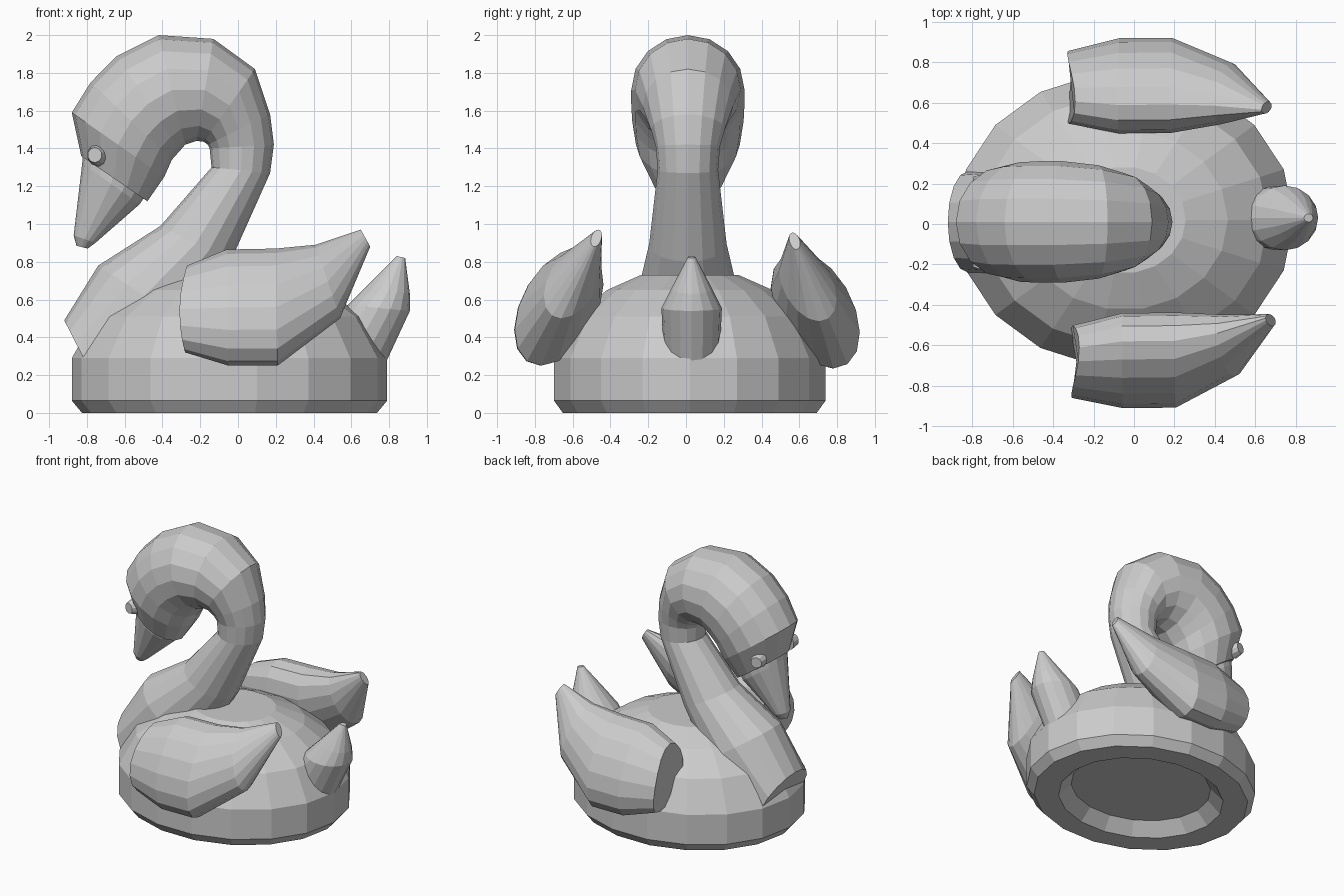
import bpy, bmesh, math
from mathutils import Vector, Matrix

cube = bpy.data.objects.get("Cube")
if cube:
    bpy.data.objects.remove(cube, do_unlink=True)

grey = bpy.data.materials.new("plain grey")
grey.use_nodes = True
colour = (0.6, 0.6, 0.6, 1)
grey.diffuse_color = colour
grey.node_tree.nodes["Principled BSDF"].inputs["Base Color"].default_value = colour


def finish(name, bm):
    bmesh.ops.recalc_face_normals(bm, faces=bm.faces)
    mesh = bpy.data.meshes.new(name)
    bm.to_mesh(mesh)
    bm.free()
    mesh.materials.append(grey)
    obj = bpy.data.objects.new(name, mesh)
    bpy.context.collection.objects.link(obj)
    return obj


def skin(name, rings):
    """Bridge a row of point rings and cap both ends."""
    bm = bmesh.new()
    rows = [[bm.verts.new(p) for p in ring] for ring in rings]
    n = len(rows[0])
    for a, b in zip(rows, rows[1:]):
        for i in range(n):
            j = (i + 1) % n
            bm.faces.new((a[i], a[j], b[j], b[i]))
    bm.faces.new(rows[0])
    bm.faces.new(rows[-1])
    return finish(name, bm)


def section(p, q, y, half_width, lean=0.0, sides=16):
    """Oval ring whose long axis runs from p to q in the xz plane."""
    a, b = Vector((p[0], y, p[1])), Vector((q[0], y, q[1]))
    u = (a - b) / 2 + Vector((0, lean, 0))
    v = Vector((0, half_width, 0))
    turns = [math.tau * i / sides for i in range(sides)]
    return [(a + b) / 2 + u * math.cos(t) + v * math.sin(t) for t in turns]


# Body: oval bowl with a domed back and a shallow recess underneath
profile = [(0.61, 0.09), (0.72, 0), (0.935, 0), (1, 0.065), (1, 0.29),
           (0.85, 0.51), (0.61, 0.65), (0.36, 0.73)]
skin("body", [[(-0.045 + 0.835 * r * math.cos(math.tau * i / 18),
                0.02 + 0.73 * r * math.sin(math.tau * i / 18), z)
               for i in range(18)] for r, z in profile])

# Neck and head: one curled tube, given as outer point, inner point, half width
neck = [((-0.92, 0.49), (-0.72, 0.10), 0.25),
        ((-0.74, 0.78), (-0.25, 0.46), 0.27),
        ((-0.41, 0.99), (-0.04, 0.80), 0.205),
        ((-0.14, 1.30), (0.17, 1.27), 0.16),
        ((-0.15, 1.40), (0.19, 1.42), 0.17),
        ((-0.16, 1.42), (0.17, 1.58), 0.195),
        ((-0.18, 1.435), (0.09, 1.82), 0.24),
        ((-0.22, 1.44), (-0.13, 1.98), 0.28),
        ((-0.28, 1.42), (-0.42, 2.0), 0.30),
        ((-0.31, 1.385), (-0.64, 1.89), 0.30),
        ((-0.35, 1.34), (-0.78, 1.75), 0.295),
        ((-0.39, 1.25), (-0.88, 1.59), 0.275),
        ((-0.48, 1.12), (-0.83, 1.36), 0.19)]
skin("neck_and_head", [section(p, q, 0.01, w) for p, q, w in neck])

# Beak
beak = [((-0.49, 1.15), (-0.82, 1.39), 0.165),
        ((-0.52, 1.105), (-0.825, 1.32), 0.16),
        ((-0.755, 0.90), (-0.87, 0.94), 0.06),
        ((-0.795, 0.87), (-0.855, 0.885), 0.03)]
skin("beak", [section(p, q, 0.01, w) for p, q, w in beak])

# Tail
tail = [((0.46, 0.42), (0.78, 0.26), 0.15),
        ((0.58, 0.57), (0.91, 0.54), 0.16),
        ((0.69, 0.68), (0.91, 0.63), 0.11),
        ((0.84, 0.83), (0.885, 0.82), 0.02)]
skin("tail", [section(p, q, 0.03, w) for p, q, w in tail])

# Wings: leaning ovals tapering to a raised tip; the left one splays outwards
wing = [((-0.27, 0.78), (-0.28, 0.32), 0.165, 0.07),
        ((-0.06, 0.865), (-0.05, 0.25), 0.215, 0.095),
        ((0.20, 0.87), (0.21, 0.25), 0.215, 0.095),
        ((0.41, 0.89), (0.54, 0.50), 0.14, 0.06),
        ((0.65, 0.97), (0.70, 0.88), 0.028, 0.01)]
spread = {"right_wing": (-1, (0.68, 0.675, 0.672, 0.60, 0.475)),
          "left_wing": (1, (0.675, 0.683, 0.685, 0.645, 0.575))}
for name, (side, offsets) in spread.items():
    obj = skin(name, [section(p, q, side * y, w, -side * lean)
                      for (p, q, w, lean), y in zip(wing, offsets)])
    # Bulged front end: push the end ring's middle forwards
    for v in obj.data.vertices[:16]:
        v.co.x -= 0.035 * (1 - ((v.co.z - 0.55) / 0.23) ** 2)
    if side > 0:
        obj.location = (-0.02, 0, -0.015)

# Eyes: short tapered discs
for name, side in (("right_eye", -1), ("left_eye", 1)):
    bm = bmesh.new()
    facing = Vector((-0.3, side, 0)).to_track_quat("Z", "Y").to_matrix().to_4x4()
    place = Matrix.Translation((-0.75, 0.01 + side * 0.205, 1.365)) @ facing
    bmesh.ops.create_cone(bm, cap_ends=True, segments=10, radius1=0.06,
                          radius2=0.04, depth=0.06, matrix=place)
    finish(name, bm)
